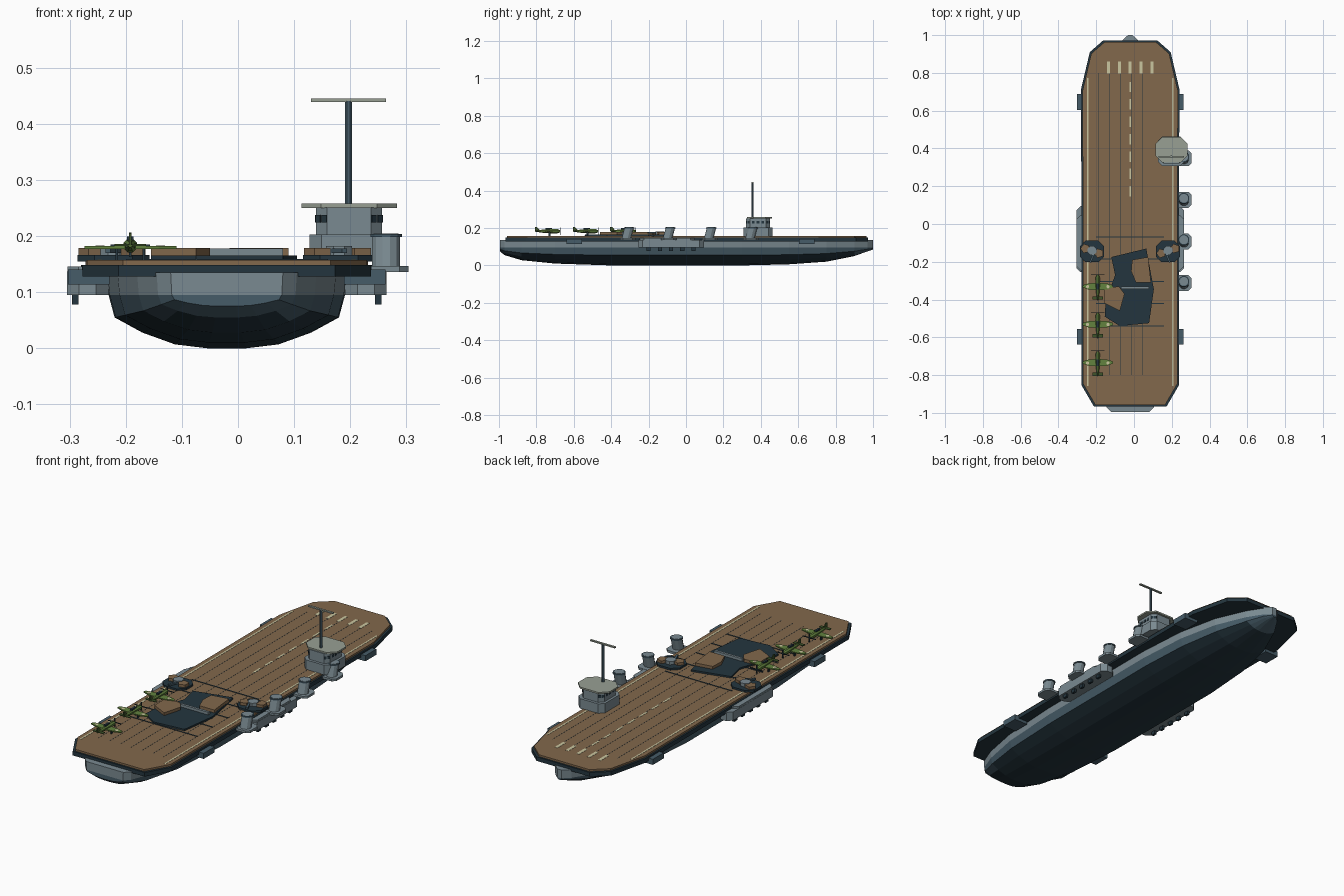
import bpy, bmesh, math
from mathutils import Matrix, Vector

if "Cube" in bpy.data.objects:
    bpy.data.objects.remove(bpy.data.objects["Cube"], do_unlink=True)


def material(name, rgb):
    linear = [((c / 255 + 0.055) / 1.055) ** 2.4 for c in rgb] + [1]
    mat = bpy.data.materials.new(name)
    mat.use_nodes = True
    mat.diffuse_color = linear
    shader = mat.node_tree.nodes["Principled BSDF"]
    shader.inputs["Base Color"].default_value = linear
    shader.inputs["Roughness"].default_value = 0.8
    return mat


WOOD = material("deck brown", (130, 104, 76))
DARK = material("dark navy", (36, 53, 62))
SLATE = material("slate blue", (70, 92, 104))
GREY = material("ship grey", (122, 138, 145))
PALE = material("pale grey", (152, 160, 148))
CREAM = material("marking cream", (202, 198, 160))
GREEN = material("aircraft green", (98, 130, 62))
OLIVE = material("dark olive", (62, 84, 42))

MID = -0.02     # ship centreline
DECK = 0.157    # flight deck height


def finish(name, bm, *mats):
    bmesh.ops.recalc_face_normals(bm, faces=bm.faces)
    mesh = bpy.data.meshes.new(name)
    bm.to_mesh(mesh)
    bm.free()
    for mat in mats:
        mesh.materials.append(mat)
    obj = bpy.data.objects.new(name, mesh)
    bpy.context.collection.objects.link(obj)
    return obj


def loft_mesh(rings):
    bm = bmesh.new()
    loops = [[bm.verts.new(p) for p in ring] for ring in rings]
    n = len(loops[0])
    for a, b in zip(loops, loops[1:]):
        for i in range(n):
            j = (i + 1) % n
            bm.faces.new((a[i], a[j], b[j], b[i]))
    bm.faces.new(loops[0])
    bm.faces.new(loops[-1])
    return bm


def loft(name, rings, mat):
    return finish(name, loft_mesh(rings), mat)


def prism(name, outline, low, high, mat):
    return loft(name, [[(x, y, z) for x, y in outline] for z in (low, high)], mat)


def box(name, loc, size, mat, turn=0):
    bm = bmesh.new()
    place = Matrix.Translation(loc) @ Matrix.Rotation(turn, 4, "Z") @ Matrix.Diagonal((*size, 1))
    bmesh.ops.create_cube(bm, size=1, matrix=place)
    return finish(name, bm, mat)


def circle(x, y, r, n=8, phase=0.5):
    angles = [(i + phase) * math.tau / n for i in range(n)]
    return [(x + r * math.cos(a), y + r * math.sin(a)) for a in angles]


def lift(outline, z):
    return [(x, y, z) for x, y in outline]


def octagon(x, y, hx, hy, cut):
    half = [(hx, hy - cut), (hx - cut, hy), (cut - hx, hy), (-hx, hy - cut)]
    return [(x + a, y + b) for a, b in half] + [(x - a, y - b) for a, b in half]


# Hull: stations along the keel (y, half width, keel height)
section = [(1, 0.135), (0.98, 0.095), (0.93, 0.055), (0.7, 0.028), (0.43, 0.007), (0.16, 0)]
stations = [(-0.995, 0.1, 0.075), (-0.97, 0.125, 0.055), (-0.88, 0.16, 0.028), (-0.7, 0.195, 0.01),
            (-0.4, 0.213, 0), (0.3, 0.215, 0), (0.55, 0.198, 0.006), (0.75, 0.155, 0.02),
            (0.9, 0.09, 0.05), (0.97, 0.045, 0.075), (1, 0.012, 0.085)]
rings = []
for y, w, keel in stations:
    half = [(s * w, z if z >= 0.095 else keel + z * (0.095 - keel) / 0.095) for s, z in section]
    rings.append([(MID - x, y, z) for x, z in half] + [(MID + x, y, z) for x, z in reversed(half)])
hull_bm = loft_mesh(rings)
bmesh.ops.bisect_plane(hull_bm, geom=hull_bm.verts[:] + hull_bm.edges[:] + hull_bm.faces[:],
                       plane_co=(0, 0, 0.095), plane_no=(0, 0, 1), dist=0.0005)
for face in hull_bm.faces:
    z = face.calc_center_median().z
    low_band = min(v.co.z for v in face.verts) > 0.045
    face.material_index = 0 if z > 0.096 else (1 if low_band else 2)
finish("hull", hull_bm, GREY, SLATE, DARK)

# Flight deck with dark rim
deck_half = [(0.193, -0.965), (0.257, -0.855), (0.26, 0.715), (0.214, 0.91), (0.143, 0.972)]


def deck_outline(shrink):
    right = [(x - shrink, y - math.copysign(shrink, y)) for x, y in deck_half]
    return [(MID + x, y) for x, y in right] + [(MID - x, y) for x, y in reversed(right)]


prism("deck_rim", deck_outline(0), 0.128, 0.148, DARK)
prism("flight_deck", deck_outline(0.008), 0.146, DECK, WOOD)

# Deck markings, planking seams and arrestor wires
for side in (-1, 1):
    box("edge_stripe", (MID + side * 0.226, -0.043, DECK), (0.008, 1.63, 0.002), CREAM)
for i in range(7):
    box("centre_dash", (MID, 0.725 - i * 0.092, DECK), (0.009, 0.055, 0.002), CREAM)
for i in range(-2, 3):
    box("bow_bar", (MID + i * 0.058, 0.828, DECK), (0.016, 0.064, 0.002), CREAM)
for i in range(-3, 4):
    box("plank_seam", (MID + 0.005 + i * 0.058, 0, DECK), (0.0015, 1.6, 0.001), DARK)
for i in range(5):
    box("arrestor_wire", (MID, -0.068 - i * 0.118, DECK), (0.36, 0.005, 0.004), DARK)

# Damaged area amidships with torn deck pieces
prism("deck_breach", [(-0.12, -0.175), (0.065, -0.13), (0.105, -0.345), (0.08, -0.525),
                      (-0.075, -0.54), (-0.155, -0.49), (-0.15, -0.41), (-0.1, -0.27)],
      DECK - 0.002, 0.165, DARK)
prism("torn_deck_right", [(-0.01, -0.19), (0.075, -0.175), (0.09, -0.31), (0.01, -0.31), (-0.015, -0.25)],
      0.163, 0.179, WOOD)
prism("torn_deck_left", [(-0.155, -0.34), (-0.08, -0.33), (-0.05, -0.37), (-0.075, -0.46), (-0.155, -0.42)],
      0.163, 0.179, WOOD)
box("fallen_beam", (0.005, -0.337, 0.171), (0.15, 0.012, 0.014), GREY)

# Wrecked mounts on both deck edges
for x, side in ((-0.222, -1), (0.18, 1)):
    prism("mount_base", octagon(x, -0.145, 0.064, 0.057, 0.03), DECK - 0.002, 0.166, DARK)
    prism("mount_inner_wood", circle(x - side * 0.036, -0.155, 0.026, 5), 0.164, 0.179, WOOD)
    prism("mount_outer_wood", circle(x + side * 0.036, -0.13, 0.026, 5), 0.164, 0.179, WOOD)
    prism("mount_turret", circle(x, -0.14, 0.025, 8), 0.164, 0.182, GREY)
    box("mount_barrel", (x, -0.18, 0.174), (0.01, 0.05, 0.008), SLATE, side * 0.4)

# Island: base, bridge with windows, roof, mast
IX, IY = 0.198, 0.385
prism("island_base", octagon(IX, IY, 0.071, 0.077, 0.022), DECK - 0.002, 0.203, GREY)
prism("island_bridge", octagon(IX, IY, 0.059, 0.064, 0.02), 0.203, 0.251, GREY)
prism("island_roof", octagon(IX, 0.393, 0.085, 0.067, 0.035), 0.25, 0.258, PALE)
for sx in (-1, 1):
    for sy in (-1, 1):
        for t in (-0.0055, 0.0055):
            spot = (IX + sx * (0.049 + t), IY + sy * (0.054 - t), 0.231)
            box("bridge_window", spot, (0.012, 0.004, 0.013), DARK, -sx * sy * math.pi / 4)
    for t in (-0.025, 0, 0.025):
        box("side_window", (IX + sx * 0.059, IY + t, 0.231), (0.003, 0.014, 0.013), DARK)
prism("mast", circle(0.197, 0.356, 0.0065), 0.255, 0.441, SLATE)
box("mast_yard", (0.197, 0.356, 0.442), (0.133, 0.01, 0.006), PALE)

# Leaning funnels on side platforms
for i in range(4):
    y = -0.312 + i * 0.22
    prism("funnel_platform", octagon(0.262, y, 0.042, 0.042, 0.016), 0.136, 0.147, GREY)
    low, high = circle(0.264, y - 0.006, 0.026, 12), circle(0.264, y + 0.008, 0.026, 12)
    loft("funnel", [lift(low, 0.146), lift(high, 0.2)], GREY)
    prism("funnel_rim", circle(0.264, y + 0.008, 0.029, 12), 0.198, 0.204, SLATE)
    prism("funnel_mouth", circle(0.264, y + 0.008, 0.023, 12), 0.203, 0.205, GREY)

# Side galleries and small sponsons
for side in (-1, 1):
    gx = MID + side * 0.248
    prism("gallery", octagon(gx, -0.08, 0.037, 0.175, 0.022), 0.095, 0.137, GREY)
    prism("gallery_top", octagon(gx, -0.1, 0.036, 0.145, 0.02), 0.136, 0.146, GREY)
    for i in range(5):
        box("gallery_bracket", (gx + side * 0.022, -0.2 + i * 0.06, 0.088), (0.012, 0.022, 0.02), DARK)
    for y in (-0.597, 0.645):
        box("sponson", (gx - side * 0.002, y, 0.127), (0.074, 0.084, 0.027), SLATE)
    box("gun_walkway", (gx - side * 0.015, 0.4, 0.136), (0.05, 0.2, 0.008), DARK)

# Parked aircraft, noses towards the bow
PX, PZ = -0.192, 0.181
for py in (-0.335, -0.535, -0.738):
    body = [(-0.068, 0.003), (-0.03, 0.009), (0.02, 0.013), (0.052, 0.012), (0.064, 0.006)]
    loft("plane_fuselage", [[(x, py + dy, z) for x, z in circle(PX, PZ + 0.002, r)] for dy, r in body], GREEN)
    wing = [(0, 0.024), (0.05, 0.02), (0.078, 0.012), (0.082, 0), (0.05, -0.012), (0, -0.016)]
    prism("plane_wings", [(PX + x, py + y) for x, y in wing] +
          [(PX - x, py + y) for x, y in reversed(wing[1:-1])], 0.177, 0.182, GREEN)
    box("plane_tailplane", (PX, py - 0.057, 0.184), (0.056, 0.017, 0.003), OLIVE)
    fin = [(-0.07, 0.183), (-0.07, 0.205), (-0.06, 0.206), (-0.042, 0.186)]
    loft("plane_fin", [[(PX + dx, py + y, z) for y, z in fin] for dx in (-0.002, 0.002)], OLIVE)
    box("plane_canopy", (PX, py + 0.004, 0.195), (0.011, 0.034, 0.009), DARK)
    box("propeller_blade", (PX, py + 0.066, PZ + 0.002), (0.07, 0.003, 0.004), DARK)
    box("propeller_upright", (PX, py + 0.066, PZ + 0.002), (0.004, 0.003, 0.04), DARK)
    for side in (-1, 1):
        prism("wing_roundel", circle(PX + side * 0.054, py + 0.003, 0.009), 0.181, 0.183, CREAM)
        box("plane_wheel", (PX + side * 0.024, py + 0.008, 0.167), (0.005, 0.012, 0.021), DARK)
